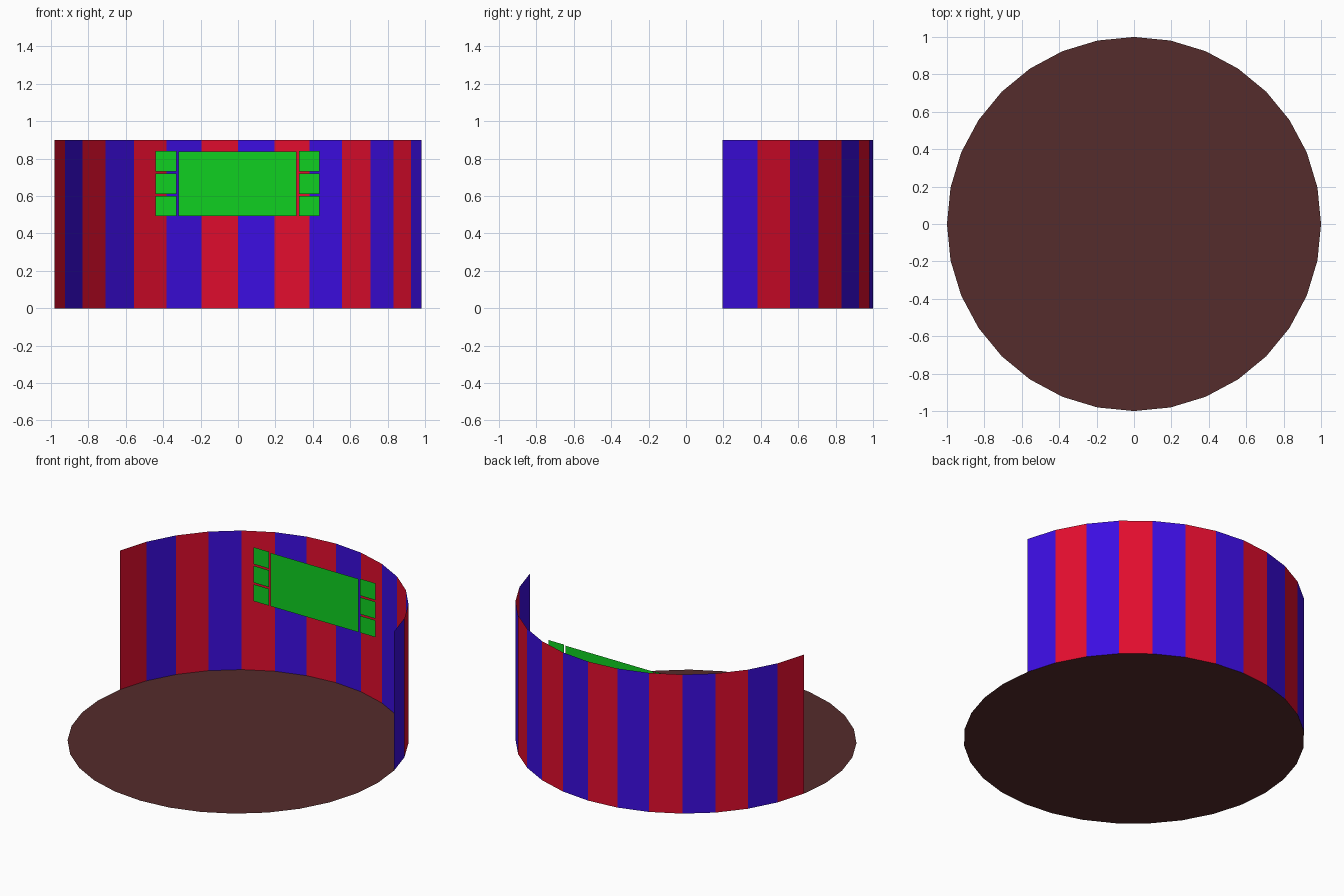
import bpy, bmesh, math

if "Cube" in bpy.data.objects:
    bpy.data.objects.remove(bpy.data.objects["Cube"])

SIDES = 32          # sides of the full circle
WALL_H = 0.9


def material(name, rgb):
    m = bpy.data.materials.new(name)
    m.diffuse_color = (*rgb, 1.0)
    m.use_nodes = True
    m.node_tree.nodes["Principled BSDF"].inputs["Base Color"].default_value = m.diffuse_color
    return m


RED = material("stripe red", (0.76, 0.004, 0.027))
BLUE = material("stripe blue", (0.045, 0.004, 0.75))
GREEN = material("screen green", (0.005, 0.63, 0.015))
BROWN = material("floor brown", (0.09, 0.025, 0.025))


def finish(name, bm, *mats):
    me = bpy.data.meshes.new(name)
    bm.to_mesh(me)
    bm.free()
    for m in mats:
        me.materials.append(m)
    ob = bpy.data.objects.new(name, me)
    bpy.context.collection.objects.link(ob)
    return ob


def rim(k, z):
    a = 2 * math.pi * k / SIDES
    return (math.cos(a), math.sin(a), z)


# round floor
bm = bmesh.new()
bm.faces.new([bm.verts.new(rim(k, 0)) for k in range(SIDES)])
finish("floor", bm, BROWN)

# striped wall around the back, one stripe per side
bm = bmesh.new()
cols = [(bm.verts.new(rim(k, 0)), bm.verts.new(rim(k, WALL_H)))
        for k in range(1, SIDES // 2)]
for i, ((b0, t0), (b1, t1)) in enumerate(zip(cols, cols[1:])):
    f = bm.faces.new((b0, b1, t1, t0))
    f.material_index = (i + 1) % 2      # starts blue on the right
finish("striped_wall", bm, RED, BLUE)


# flat screens hanging in front of the wall
def screen(name, x0, x1, z0, z1, y=0.785):
    bm = bmesh.new()
    bm.faces.new([bm.verts.new((x, y, z)) for x, z in
                  ((x0, z0), (x1, z0), (x1, z1), (x0, z1))])
    finish(name, bm, GREEN)


screen("main_screen", -0.317, 0.313, 0.492, 0.837)
for side, x0, x1 in (("left", -0.44, -0.329), ("right", 0.325, 0.436)):
    for row in range(3):
        z0 = 0.492 + row * 0.12
        screen(f"{side}_side_screen_{row + 1}", x0, x1, z0, z0 + 0.109)
